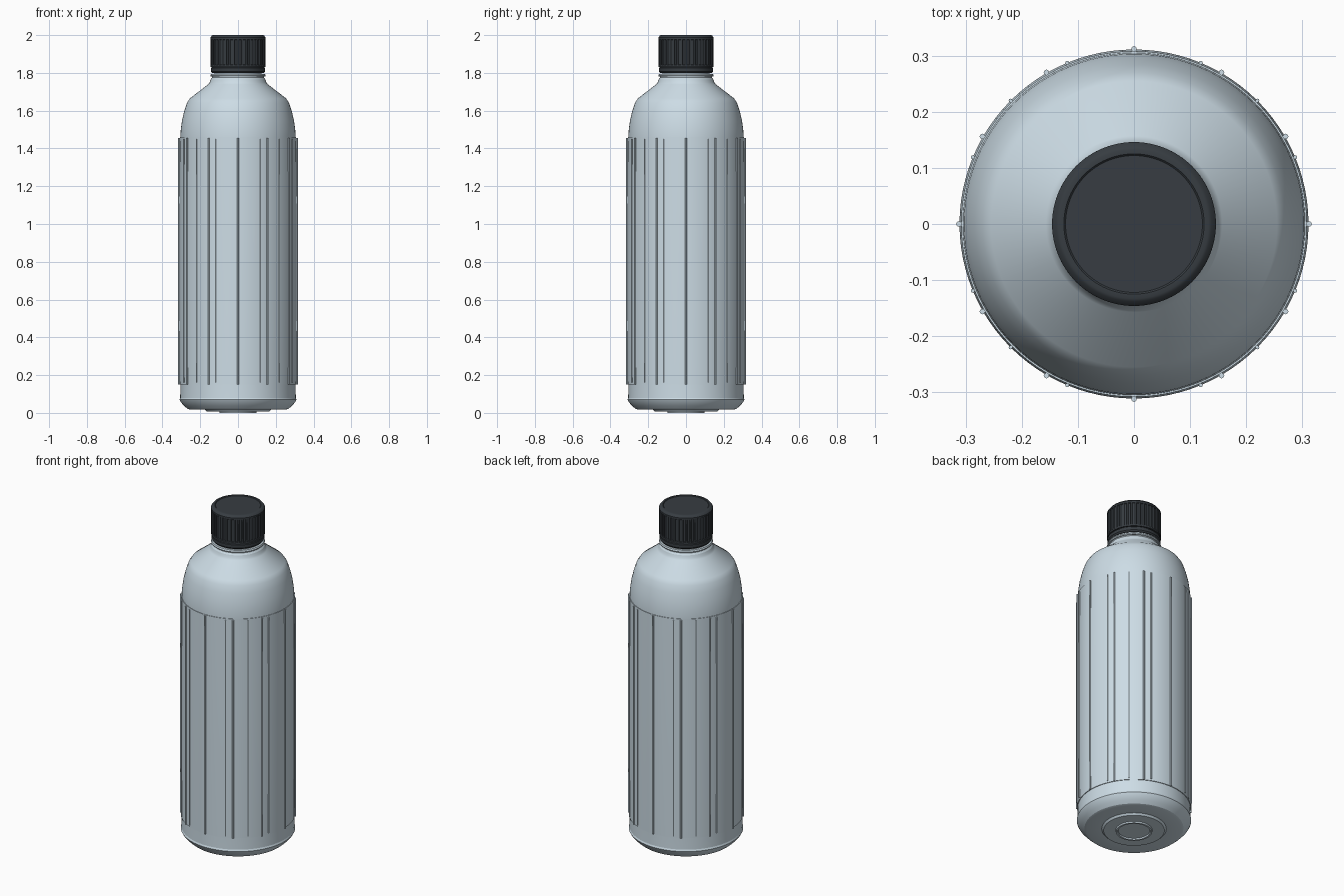
import bpy, bmesh, math
from math import cos, sin, radians, tau

cube = bpy.data.objects.get("Cube")
if cube:
    bpy.data.objects.remove(cube, do_unlink=True)


def material(name, color):
    m = bpy.data.materials.new(name)
    m.use_nodes = True
    m.diffuse_color = (*color, 1)
    m.node_tree.nodes["Principled BSDF"].inputs["Base Color"].default_value = (*color, 1)
    return m


SHELL = material("pale blue grey plastic", (0.61, 0.72, 0.79))
DARK = material("charcoal plastic", (0.038, 0.046, 0.054))


def finish(name, bm, mat, angle=30):
    bmesh.ops.recalc_face_normals(bm, faces=bm.faces)
    mesh = bpy.data.meshes.new(name)
    bm.to_mesh(mesh)
    bm.free()
    mesh.materials.append(mat)
    ob = bpy.data.objects.new(name, mesh)
    bpy.context.collection.objects.link(ob)
    bpy.ops.object.select_all(action="DESELECT")
    ob.select_set(True)
    bpy.context.view_layer.objects.active = ob
    bpy.ops.object.shade_smooth_by_angle(angle=radians(angle))
    return ob


def lathe(name, profile, mat, steps=96, angle=30):
    """Spin (radius, height) points around the z axis."""
    bm = bmesh.new()
    verts = [bm.verts.new((r, 0, z)) for r, z in profile]
    edges = [bm.edges.new(pair) for pair in zip(verts, verts[1:])]
    bmesh.ops.spin(bm, geom=verts + edges, cent=(0, 0, 0), axis=(0, 0, 1),
                   angle=tau, steps=steps, use_merge=True)
    bmesh.ops.remove_doubles(bm, verts=bm.verts, dist=0.00005)
    return finish(name, bm, mat, angle)


def ribs(name, count, radius, size, z0, z1, mat, skip=lambda i: False):
    """Slim rounded upright bars set around a circle."""
    bm = bmesh.new()
    for i in range(count):
        if skip(i):
            continue
        a = tau * i / count
        made = bmesh.ops.create_cone(bm, cap_ends=True, segments=8, radius1=size,
                                     radius2=size, depth=z1 - z0)
        bmesh.ops.translate(bm, verts=made["verts"],
                            vec=(radius * cos(a), radius * sin(a), (z0 + z1) / 2))
    return finish(name, bm, mat, 50)


# Bottle shell with stepped foot, conical shoulder and neck
lathe("bottle_body", [
    (0, 0.008), (0.165, 0.008), (0.175, 0.018), (0.255, 0.018), (0.268, 0.022),
    (0.285, 0.037), (0.303, 0.057), (0.31, 0.07), (0.306, 0.08), (0.305, 0.15),
    (0.305, 1.46), (0.303, 1.50), (0.296, 1.55), (0.284, 1.60), (0.27, 1.642),
    (0.255, 1.665), (0.157, 1.740), (0.15, 1.75), (0.145, 1.765), (0.137, 1.775),
    (0.137, 1.79), (0.125, 1.79), (0.125, 1.84), (0, 1.84)], SHELL, angle=20)

# Small moulded ring under the foot
lathe("base_ring", [(0.085, 0.01), (0.087, 0.0), (0.098, 0.0), (0.1, 0.01)], SHELL)

# Sleeve around the straight wall
lathe("grip_sleeve", [(0.304, 0.15), (0.309, 0.15), (0.311, 0.5), (0.311, 1.1),
                      (0.308, 1.46), (0.304, 1.46)], SHELL)

# Wide and narrow ribs moulded into the sleeve
ribs("wide_ribs", 12, 0.312, 0.005, 0.15, 1.455, SHELL)
ribs("narrow_ribs", 16, 0.311, 0.0035, 0.16, 1.45, SHELL, lambda i: i % 4 == 0)

# Neck ring
lathe("neck_ring", [(0.13, 1.78), (0.143, 1.78), (0.146, 1.785),
                    (0.143, 1.794), (0.13, 1.794)], SHELL)

# Cap with tamper band, knurled wall and shallow ring on top
lathe("cap_band", [(0.12, 1.80), (0.138, 1.80), (0.144, 1.808), (0.144, 1.826),
                   (0.140, 1.829), (0.12, 1.829)], DARK)
lathe("cap", [
    (0, 1.82), (0.138, 1.82), (0.138, 1.832), (0.146, 1.832), (0.146, 1.842),
    (0.141, 1.845), (0.141, 1.975), (0.146, 1.978), (0.146, 1.988),
    (0.138, 1.998), (0.133, 2.0), (0.125, 2.0), (0.122, 1.997), (0, 1.997)], DARK)
ribs("cap_knurls", 40, 0.141, 0.0055, 1.842, 1.98, DARK)
